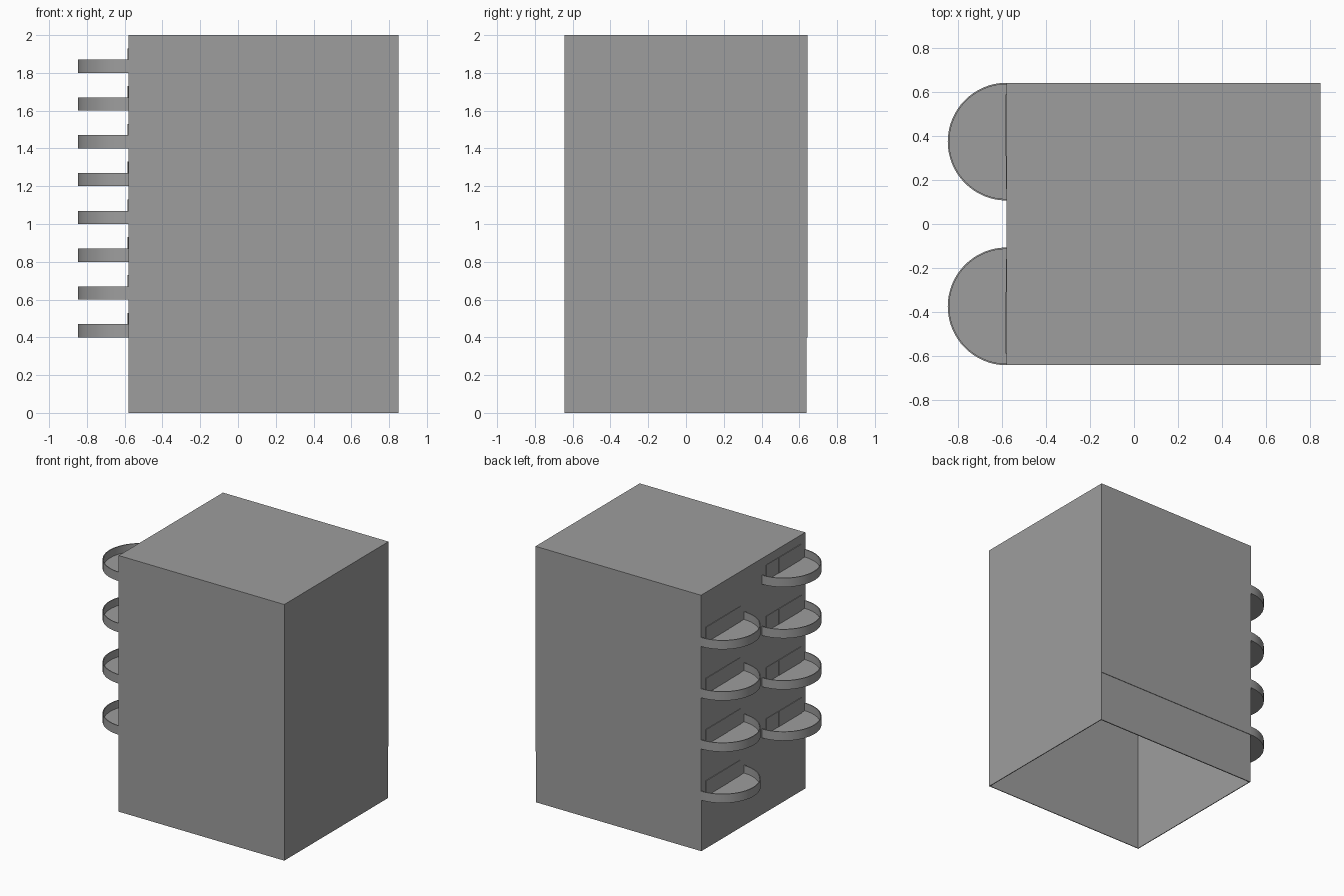
import bpy, bmesh, math

old = bpy.data.objects.get("Cube")
if old:
    bpy.data.objects.remove(old, do_unlink=True)

grey = bpy.data.materials.new("concrete_grey")
grey.use_nodes = True
COLOUR = (0.34, 0.34, 0.34, 1)
grey.diffuse_color = COLOUR
grey.node_tree.nodes["Principled BSDF"].inputs["Base Color"].default_value = COLOUR

# Main dimensions
XR, XL, Y, H = -0.58, 0.85, 0.643, 2.0
WALL = 0.006
STOREY = 0.2
RADIUS, RAIL, RAIL_H, SLAB = 0.268, 0.007, 0.07, 0.01
BAY = 0.375


def finish(name, bm):
    bmesh.ops.recalc_face_normals(bm, faces=bm.faces)
    mesh = bpy.data.meshes.new(name)
    bm.to_mesh(mesh)
    bm.free()
    mesh.materials.append(grey)
    obj = bpy.data.objects.new(name, mesh)
    bpy.context.collection.objects.link(obj)
    return obj


def box(name, x, y, z):
    bm = bmesh.new()
    bmesh.ops.create_cube(bm, size=1)
    for v in bm.verts:
        v.co = [r[0] if c < 0 else r[1] for c, r in zip(v.co, (x, y, z))]
    return finish(name, bm)


def prism(name, outline, z0, z1):
    bm = bmesh.new()
    face = bm.faces.new([bm.verts.new((x, y, z0)) for x, y in outline])
    top = bmesh.ops.extrude_face_region(bm, geom=[face])["geom"]
    for v in top:
        if isinstance(v, bmesh.types.BMVert):
            v.co.z = z1
    return finish(name, bm)


def arc(radius, y, n=32):
    angles = [math.pi * (0.5 + i / n) for i in range(n + 1)]
    return [(XR + radius * math.cos(a), y + radius * math.sin(a)) for a in angles]


def smooth(obj):
    bpy.ops.object.select_all(action="DESELECT")
    obj.select_set(True)
    bpy.context.view_layer.objects.active = obj
    bpy.ops.object.shade_smooth_by_angle(angle=math.radians(30))


# Hollow shell, open underneath, with the back wall set in at the base
box("roof", (XR, XL), (-Y, Y), (H - WALL, H))
box("front_wall", (XR, XL), (-Y, -Y + WALL), (0, H - WALL))
box("left_wall", (XL - WALL, XL), (-Y + WALL, Y - WALL), (0, H - WALL))
box("right_wall", (XR, XR + WALL), (-Y + WALL, Y - WALL), (0, H - WALL))
box("back_wall_upper", (XR, XL), (Y - WALL, Y), (2 * STOREY, H - WALL))
box("back_wall_lower", (XR, XL), (Y - 2 * WALL, Y - 0.004), (0, 2 * STOREY))

# Half-round balconies, alternating between the two bays on each storey
for storey in range(2, 10):
    z = storey * STOREY
    side = 1 if storey % 2 == 0 else -1
    y = side * BAY
    smooth(prism(f"balcony_floor_{storey}", arc(RADIUS - RAIL, y), z, z + SLAB))
    ring = arc(RADIUS, y) + arc(RADIUS - RAIL, y)[::-1]
    smooth(prism(f"balcony_rail_{storey}", ring, z, z + RAIL_H))
    # Sliding door: wide leaf in front of a narrow one
    for leaf, a, b, depth in (("wide", 0.31, 0.59, 0.005), ("narrow", 0.16, 0.31, 0.003)):
        box(f"door_{leaf}_{storey}", (XR - depth, XR),
            sorted((side * a, side * b)), (z + SLAB, z + 0.13))
